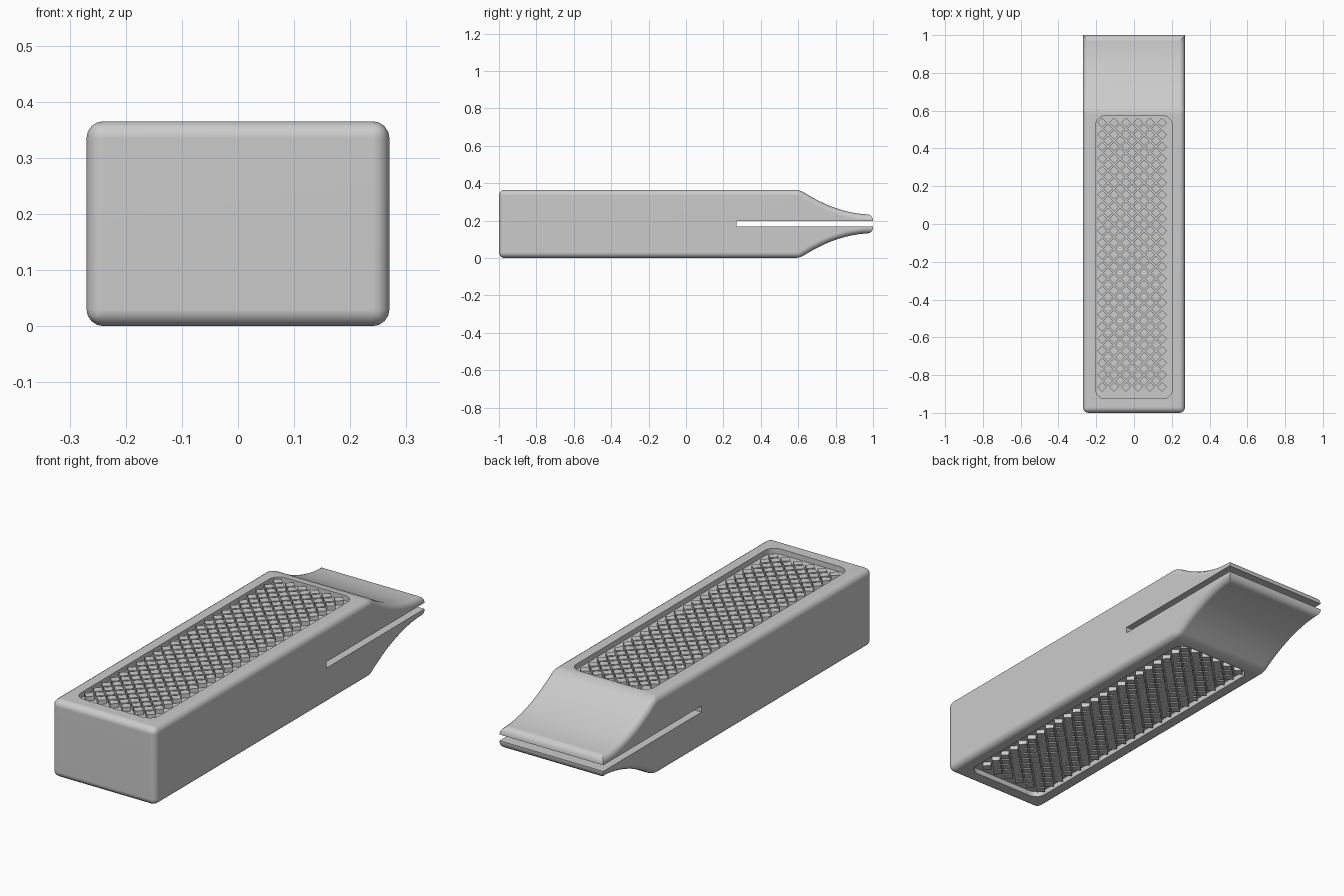
import bpy, bmesh
from math import pi, cos, sin
from mathutils import Vector

if "Cube" in bpy.data.objects:
    bpy.data.objects.remove(bpy.data.objects["Cube"])

HALF_W, HEIGHT = 0.27, 0.365
MID = HEIGHT / 2
FLARE, TIP = 0.61, 0.05
DEPTH = 0.025

grey = bpy.data.materials.new("plain grey")
grey.use_nodes = True
COLOUR = (0.6, 0.6, 0.6, 1)
grey.diffuse_color = COLOUR
grey.node_tree.nodes["Principled BSDF"].inputs["Base Color"].default_value = COLOUR


def make_object(name, bm):
    bmesh.ops.recalc_face_normals(bm, faces=bm.faces[:])
    mesh = bpy.data.meshes.new(name)
    bm.to_mesh(mesh)
    bm.free()
    obj = bpy.data.objects.new(name, mesh)
    bpy.context.collection.objects.link(obj)
    mesh.materials.append(grey)
    return obj


def prism(bm, points, offset):
    """Extrude a closed outline along an offset."""
    face = bm.faces.new([bm.verts.new(p) for p in points])
    ext = bmesh.ops.extrude_face_region(bm, geom=[face])["geom"]
    verts = [v for v in ext if isinstance(v, bmesh.types.BMVert)]
    bmesh.ops.translate(bm, verts=verts, vec=offset)


def cut(obj, cutter):
    mod = obj.modifiers.new("cut", "BOOLEAN")
    mod.operation, mod.solver, mod.object = "DIFFERENCE", "EXACT", cutter
    bpy.context.view_layer.objects.active = obj
    bpy.ops.object.modifier_apply(modifier=mod.name)
    bpy.data.objects.remove(cutter)


# Body: side profile with a concave taper to the thin end
steps = 14
upper = [(-1.0, MID)]
for i in range(steps + 1):
    t = i / steps
    upper.append((FLARE + (1 - FLARE) * t, TIP + (MID - TIP) * (1 - t) ** 2))
outline = [(y, MID + h) for y, h in upper] + [(y, MID - h) for y, h in reversed(upper)]
bm = bmesh.new()
prism(bm, [(-HALF_W, y, z) for y, z in outline], (2 * HALF_W, 0, 0))
bmesh.ops.recalc_face_normals(bm, faces=bm.faces[:])


def is_rounded(edge):
    a, b = (v.co for v in edge.verts)
    tip_upright = min(a.y, b.y) > 0.99 and abs(a.x - b.x) < 0.01
    return edge.calc_face_angle() > 0.3 and not tip_upright


bmesh.ops.bevel(bm, geom=[e for e in bm.edges if is_rounded(e)], offset=0.03,
                offset_type="OFFSET", segments=4, profile=0.5, affect="EDGES")
body = make_object("body", bm)

# Slot splitting the thin end into two jaws
bm = bmesh.new()
prism(bm, [(-1, 0.27, 0.169), (-1, 1.2, 0.169), (-1, 1.2, 0.198), (-1, 0.27, 0.198)], (2, 0, 0))
cut(body, make_object("slot_cutter", bm))

# Rounded grip recesses on the top and the underside
X0, X1, Y0, Y1, R = -0.203, 0.203, -0.925, 0.573, 0.05
corners = [(X1 - R, Y1 - R), (X0 + R, Y1 - R), (X0 + R, Y0 + R), (X1 - R, Y0 + R)]
rim = []
for k, (cx, cy) in enumerate(corners):
    for j in range(7):
        a = pi / 2 * (k + j / 6)
        rim.append((cx + R * cos(a), cy + R * sin(a)))
for floor, direction in ((HEIGHT - DEPTH, 1), (DEPTH, -1)):
    bm = bmesh.new()
    prism(bm, [(x, y, floor) for x, y in rim], (0, 0, 0.1 * direction))
    cut(body, make_object("recess_cutter", bm))

bpy.ops.object.select_all(action="DESELECT")
body.select_set(True)
bpy.context.view_layer.objects.active = body
bpy.ops.object.shade_smooth_by_angle(angle=0.6)
weighted = body.modifiers.new("even shading", "WEIGHTED_NORMAL")
weighted.keep_sharp = True

# Staggered diamond studs in each recess
PITCH, SIZE = 0.0636, 0.026
for name, floor, rise in (("top_grip", HEIGHT - DEPTH, 0.02), ("bottom_grip", DEPTH, -0.02)):
    bm = bmesh.new()
    for row in range(46):
        odd = row % 2
        if row == 45:
            continue
        for col in range(6 - odd):
            centre = Vector((-0.169 + PITCH * (col + odd / 2), 0.537 - row * PITCH / 2,
                             floor - rise * 0.1))
            prism(bm, [centre + Vector((SIZE * cos(k * pi / 2), SIZE * sin(k * pi / 2), 0))
                       for k in range(4)], (0, 0, rise * 1.1))
    make_object(name, bm)
